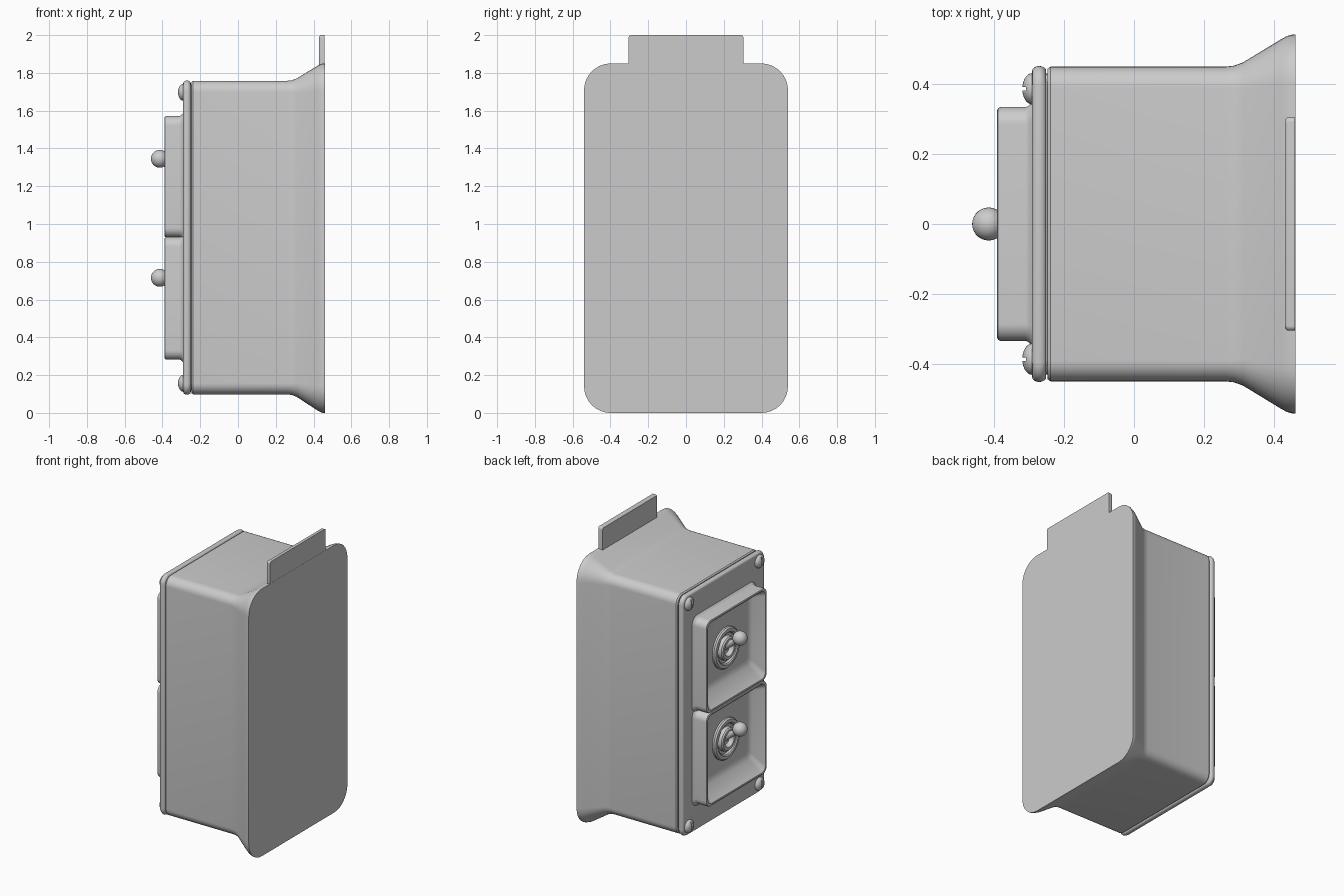
import bpy, bmesh, math
from mathutils import Vector

if "Cube" in bpy.data.objects:
    bpy.data.objects.remove(bpy.data.objects["Cube"])


def finish(name, bm, angle=35):
    bmesh.ops.recalc_face_normals(bm, faces=bm.faces[:])
    me = bpy.data.meshes.new(name)
    bm.to_mesh(me)
    bm.free()
    ob = bpy.data.objects.new(name, me)
    bpy.context.collection.objects.link(ob)
    bpy.ops.object.select_all(action='DESELECT')
    ob.select_set(True)
    bpy.context.view_layer.objects.active = ob
    bpy.ops.object.shade_smooth_by_angle(angle=math.radians(angle))
    return ob


def ring(x, hy, z0, z1, r, seg=8):
    # rounded rectangle in the YZ plane
    pts = []
    for k, (y, z) in enumerate([(hy - r, z1 - r), (-hy + r, z1 - r),
                                (-hy + r, z0 + r), (hy - r, z0 + r)]):
        for i in range(seg + 1):
            a = math.pi / 2 * (k + i / seg)
            pts.append(Vector((x, y + r * math.cos(a), z + r * math.sin(a))))
    return pts


def loft(name, rings):
    bm = bmesh.new()
    loops = [[bm.verts.new(p) for p in ring(*r)] for r in rings]
    n = len(loops[0])
    for a, b in zip(loops, loops[1:]):
        for i in range(n):
            bm.faces.new((a[i], a[(i + 1) % n], b[(i + 1) % n], b[i]))
    bm.faces.new(loops[0])
    bm.faces.new(loops[-1])
    return finish(name, bm)


def lathe(name, profile, x, z, seg=40):
    # profile of (radius, height toward -x)
    bm = bmesh.new()
    vs = [bm.verts.new((x - h, r, z)) for r, h in profile]
    es = [bm.edges.new(p) for p in zip(vs, vs[1:])]
    bmesh.ops.spin(bm, geom=vs + es, cent=(x, 0, z), axis=(1, 0, 0),
                   angle=2 * math.pi, steps=seg)
    bmesh.ops.remove_doubles(bm, verts=bm.verts[:], dist=1e-4)
    return finish(name, bm)


def grow(x, o, r):
    # body section enlarged by o
    return (x, 0.448 + o, 0.098 - o * 1.07, 1.758 + o, r)


# Main housing with flared back
loft("housing", [grow(-0.247, -0.02, 0.045), grow(-0.246, -0.006, 0.055),
                 grow(-0.238, 0, 0.06), grow(0.26, 0, 0.06),
                 grow(0.285, 0.003, 0.064), grow(0.31, 0.012, 0.075),
                 grow(0.42, 0.079, 0.13), grow(0.435, 0.087, 0.14),
                 grow(0.448, 0.091, 0.142), grow(0.46, 0.092, 0.142)])

# Mounting tab above the back plate
loft("mounting_tab", [(0.43, 0.297, 1.75, 1.993, 0.01),
                      (0.436, 0.303, 1.745, 1.999, 0.014),
                      (0.44, 0.304, 1.745, 2.0, 0.014),
                      (0.459, 0.304, 1.745, 2.0, 0.014)])

# Front cover with rounded edge
loft("cover", [grow(-0.27 - 0.02 * math.cos(a), 0.002 - 0.014 * (1 - math.sin(a)), 0.055)
               for a in [math.pi * i / 8 for i in range(9)]])
loft("cover_gasket", [grow(-0.26, -0.02, 0.045), grow(-0.24, -0.02, 0.045)])


def dish(name, z0, z1):
    def o(x, d, r):
        return (x, 0.333 - d, z0 + d, z1 - d, r)
    loft(name, [o(-0.287, -0.018, 0.06), o(-0.293, -0.012, 0.055), o(-0.303, -0.002, 0.05),
                o(-0.31, 0, 0.05), o(-0.38, 0, 0.05), o(-0.387, 0.003, 0.047),
                o(-0.39, 0.01, 0.042), o(-0.388, 0.018, 0.04), o(-0.38, 0.023, 0.04),
                (-0.315, 0.272, z0 + 0.10, z1 - 0.045, 0.03),
                (-0.303, 0.257, z0 + 0.125, z1 - 0.055, 0.025),
                (-0.299, 0.235, z0 + 0.15, z1 - 0.07, 0.02)])


# Switch surrounds and toggles
for tag, z0, z1, zc in (("lower", 0.282, 0.93, 0.62), ("upper", 0.93, 1.572, 1.25)):
    dish(tag + "_switch_surround", z0, z1)
    lathe(tag + "_switch_bezel", [(0.14, -0.005), (0.14, 0.012), (0.132, 0.022), (0.112, 0.024),
                                  (0.104, 0.018), (0.1, 0.003), (0.082, 0.003), (0.078, 0.026),
                                  (0.07, 0.034), (0.052, 0.034), (0.045, 0.026),
                                  (0.04, 0.006), (0, 0.006)], -0.299, zc)
    base, tip = Vector((-0.29, 0, zc)), Vector((-0.414, 0, zc + 0.095))
    d = tip - base
    bm = bmesh.new()
    bmesh.ops.create_cone(bm, segments=20, radius1=0.022, radius2=0.018, depth=d.length, cap_ends=True)
    bmesh.ops.rotate(bm, verts=bm.verts[:], matrix=d.to_track_quat('Z', 'Y').to_matrix())
    bmesh.ops.translate(bm, verts=bm.verts[:], vec=(base + tip) / 2)
    finish(tag + "_toggle_lever", bm)
    bm = bmesh.new()
    bmesh.ops.create_uvsphere(bm, u_segments=28, v_segments=16, radius=0.047)
    bmesh.ops.translate(bm, verts=bm.verts[:], vec=tip)
    finish(tag + "_toggle_ball", bm)

# Slotted dome screws in the corners
for y in (-0.385, 0.385):
    for z in (0.157, 1.697):
        bm = bmesh.new()
        bmesh.ops.create_uvsphere(bm, u_segments=28, v_segments=16, radius=0.045)
        bmesh.ops.scale(bm, verts=bm.verts[:], vec=(0.65, 1, 1))
        bmesh.ops.translate(bm, verts=bm.verts[:], vec=(-0.289, y, z))
        screw = finish("cover_screw", bm)
        bm = bmesh.new()
        bmesh.ops.create_cube(bm, size=1)
        bmesh.ops.scale(bm, verts=bm.verts[:], vec=(0.03, 0.01, 0.12))
        bmesh.ops.translate(bm, verts=bm.verts[:], vec=(-0.323, y, z))
        cut = finish("screw_slot_cutter", bm)
        cut.hide_render = True
        cut.hide_viewport = True
        mod = screw.modifiers.new("slot", 'BOOLEAN')
        mod.operation = 'DIFFERENCE'
        mod.object = cut
